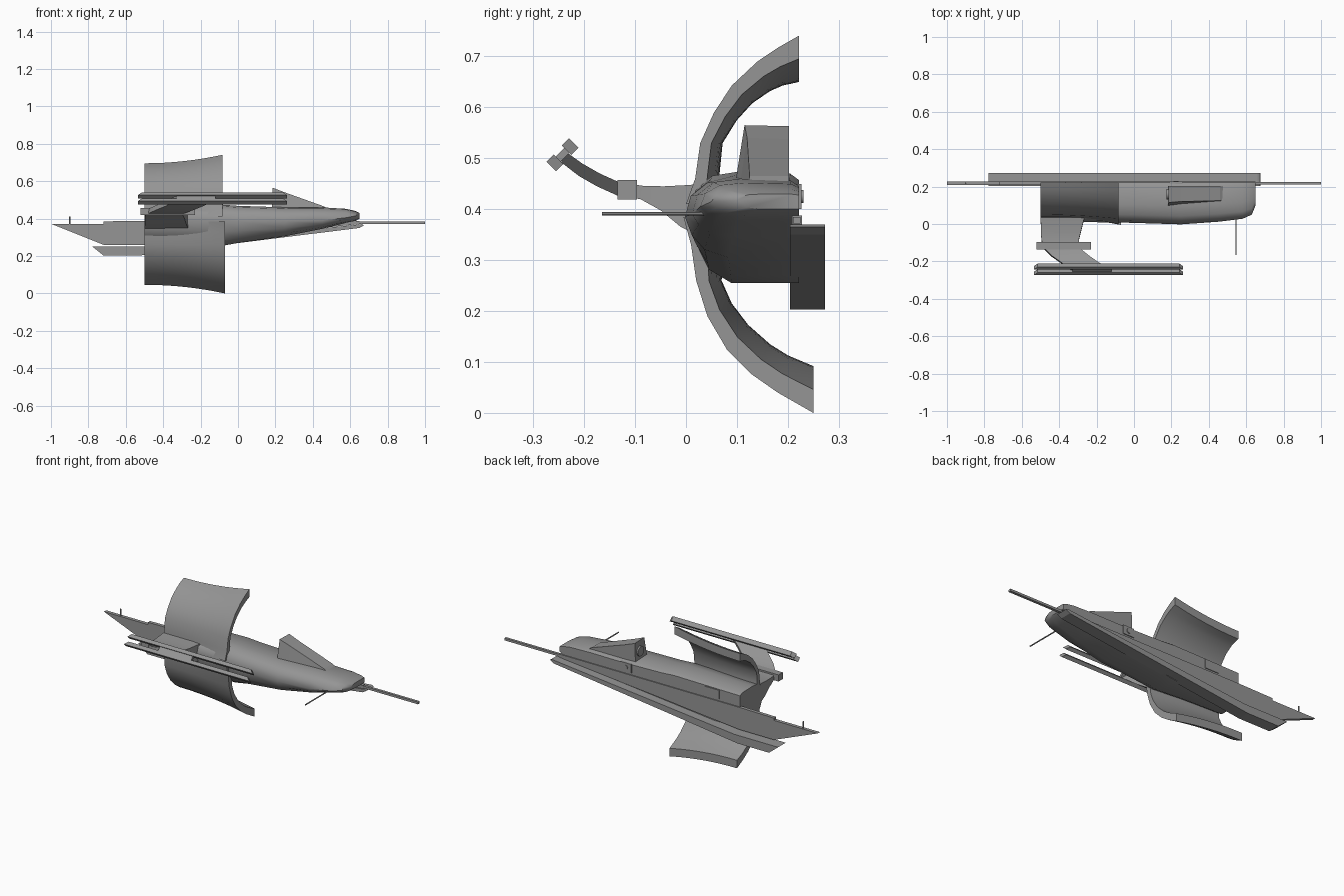
import bpy, bmesh, math
from mathutils import Vector

grey = bpy.data.materials.new("hull_grey")
grey.diffuse_color = (0.3, 0.3, 0.3, 1)


def finish(name, bm, smooth=None):
    bmesh.ops.recalc_face_normals(bm, faces=bm.faces)
    me = bpy.data.meshes.new(name)
    bm.to_mesh(me)
    bm.free()
    me.materials.append(grey)
    ob = bpy.data.objects.new(name, me)
    bpy.context.collection.objects.link(ob)
    if smooth:
        bpy.ops.object.select_all(action='DESELECT')
        bpy.context.view_layer.objects.active = ob
        ob.select_set(True)
        bpy.ops.object.shade_smooth_by_angle(angle=math.radians(smooth))
    return ob


def loft(name, rings, smooth=None):
    """Skin a list of closed rings and cap both ends."""
    bm = bmesh.new()
    vs = [[bm.verts.new(p) for p in r] for r in rings]
    n = len(vs[0])
    for a, b in zip(vs, vs[1:]):
        for i in range(n):
            j = (i + 1) % n
            bm.faces.new((a[i], a[j], b[j], b[i]))
    bm.faces.new(vs[0])
    bm.faces.new(vs[-1][::-1])
    return finish(name, bm, smooth)


def slab(name, outline, y0, y1):
    """Extrude an (x, z) outline along y."""
    return loft(name, [[(x, y, z) for x, z in outline] for y in (y0, y1)])


def box(name, x0, x1, y0, y1, z0, z1):
    return slab(name, [(x0, z0), (x1, z0), (x1, z1), (x0, z1)], y0, y1)


def rod(name, p, q, r, sides=8):
    p, q = Vector(p), Vector(q)
    rot = (q - p).to_track_quat('Z', 'Y')
    rings = []
    for c in (p, q):
        rings.append([c + rot @ Vector((r * math.cos(2 * math.pi * i / sides),
                                        r * math.sin(2 * math.pi * i / sides), 0))
                      for i in range(sides)])
    return loft(name, rings, 40)


# Hull: x, front y, top z, widest z, bottom z
stations = [(-0.5, 0.015, 0.465, 0.40, 0.27), (-0.25, 0.01, 0.47, 0.395, 0.265),
            (-0.08, 0.008, 0.474, 0.39, 0.255), (0.0, 0.006, 0.468, 0.385, 0.27),
            (0.25, -0.002, 0.46, 0.385, 0.305), (0.45, 0.012, 0.46, 0.39, 0.345),
            (0.58, 0.028, 0.452, 0.405, 0.378), (0.63, 0.05, 0.44, 0.415, 0.388),
            (0.65, 0.10, 0.43, 0.418, 0.40)]
B = 0.222
rings = []
for x, yf, zt, zm, zb in stations:
    d = B - yf
    up, dn = zt - zm, zm - zb
    rings.append([(x, B, zb), (x, B, zt - 0.2 * up), (x, B - 0.08 * d, zt - 0.05 * up),
                  (x, yf + 0.45 * d, zt), (x, yf + 0.2 * d, zt - 0.1 * up),
                  (x, yf + 0.05 * d, zt - 0.45 * up), (x, yf, zm),
                  (x, yf + 0.06 * d, zm - 0.45 * dn), (x, yf + 0.17 * d, zm - 0.8 * dn),
                  (x, yf + 0.38 * d, zb)])
loft("hull", rings, 40)


# Curved wings: outer and inner (y, z) edges of the front silhouette
def wing(name, outer, inner, x1):
    rings = []
    for k in range(9):
        u = k / 8
        x = -0.5 + (x1 + 0.5) * u
        f = 0.5 * u ** 2

        def edge(t):
            return [(x, a[0] + (b[0] - a[0]) * t, a[1] + (b[1] - a[1]) * t)
                    for a, b in zip(inner, outer)]
        rings.append(edge(f + 0.5) + edge(f)[::-1])
    loft(name, rings, 40)


wing("upper_wing",
     [(0.0, 0.41), (0.018, 0.46), (0.028, 0.53), (0.055, 0.59), (0.09, 0.643),
      (0.14, 0.69), (0.18, 0.717), (0.222, 0.741)],
     [(0.075, 0.41), (0.066, 0.47), (0.072, 0.53), (0.10, 0.575), (0.13, 0.608),
      (0.165, 0.632), (0.19, 0.643), (0.222, 0.65)], -0.083)
wing("lower_wing",
     [(-0.005, 0.385), (0.01, 0.33), (0.02, 0.26), (0.042, 0.19), (0.08, 0.125),
      (0.13, 0.075), (0.18, 0.04), (0.25, 0.0)],
     [(0.08, 0.385), (0.075, 0.33), (0.07, 0.26), (0.09, 0.215), (0.122, 0.173),
      (0.165, 0.135), (0.2, 0.113), (0.25, 0.092)], -0.07)

# Back panel with pointed tail, lower keel strip, nose lance
slab("tail_panel", [(-1, 0.372), (-0.72, 0.26), (-0.5, 0.26), (0.65, 0.37),
                    (0.65, 0.388), (-0.5, 0.388), (-0.72, 0.385), (-0.72, 0.372)],
     0.208, 0.228)
slab("keel_strip", [(-0.778, 0.25), (-0.72, 0.203), (-0.52, 0.203), (-0.05, 0.263),
                    (0.65, 0.35), (0.675, 0.365), (0.66, 0.37), (-0.5, 0.25)],
     0.204, 0.273)
box("nose_lance", 0.6, 1.0, 0.21, 0.225, 0.372, 0.385)
rod("tail_antenna", (-0.9, 0.218, 0.36), (-0.9, 0.218, 0.41), 0.004)
rod("nose_antenna", (0.545, -0.165, 0.391), (0.545, 0.08, 0.391), 0.0035)

# Raised dorsal housing: sections from the tall rear down to the nose
loft("dorsal_housing", [
    [(0.18, 0.095, 0.44), (0.185, 0.115, 0.565), (0.185, 0.202, 0.563), (0.18, 0.202, 0.44)],
    [(0.25, 0.105, 0.44), (0.25, 0.12, 0.54), (0.25, 0.202, 0.538), (0.25, 0.202, 0.44)],
    [(0.5, 0.12, 0.44), (0.46, 0.125, 0.465), (0.46, 0.202, 0.465), (0.5, 0.202, 0.44)]])
rod("housing_port", (0.174, 0.16, 0.505), (0.19, 0.16, 0.505), 0.028, 16)

# Small fittings on the back wall
box("back_bracket", 0.19, 0.26, 0.2, 0.227, 0.40, 0.45)
rod("bracket_ring", (0.225, 0.22, 0.425), (0.225, 0.231, 0.425), 0.013, 12)
box("back_hatch", -0.37, -0.28, 0.215, 0.226, 0.40, 0.45)

# Side arm: y, x range, lower z, upper z
arm = [(0.03, -0.5, -0.265, 0.345, 0.45), (-0.01, -0.498, -0.275, 0.365, 0.447),
       (-0.05, -0.497, -0.285, 0.398, 0.445), (-0.09, -0.495, -0.295, 0.42, 0.446),
       (-0.135, -0.48, -0.29, 0.427, 0.452), (-0.175, -0.44, -0.24, 0.445, 0.47),
       (-0.21, -0.39, -0.19, 0.465, 0.49), (-0.245, -0.34, -0.13, 0.492, 0.515)]
loft("side_arm", [[(a, y, z0), (b, y, z0), (b, y + 0.006, z1), (a, y + 0.006, z1)]
                  for y, a, b, z0, z1 in arm], 40)
box("arm_crossbar", -0.522, -0.23, -0.135, -0.096, 0.419, 0.457)

# Twin gun rails, tilted square bars with slanted ends, and their joining plate
c, s = 0.7071, 0.7071


def rail(name, cy, cz, h, w, xa, xb, slant):
    rings = []
    for x, d in ((xa, slant), (xb, -slant)):
        rings.append([(x + (d if i > 0 else 0), cy + i * h * c - j * w * s,
                       cz + i * h * s + j * w * c)
                      for i, j in ((-1, -1), (1, -1), (1, 1), (-1, 1))])
    loft(name, rings)


rail("upper_gun_rail", -0.2275, 0.523, 0.010, 0.013, -0.535, 0.262, 0.02)
rail("lower_gun_rail", -0.2575, 0.491, 0.010, 0.013, -0.535, 0.262, 0.02)
rail("gun_rail_plate", -0.2425, 0.507, 0.022, 0.007, -0.33, -0.12, 0)
